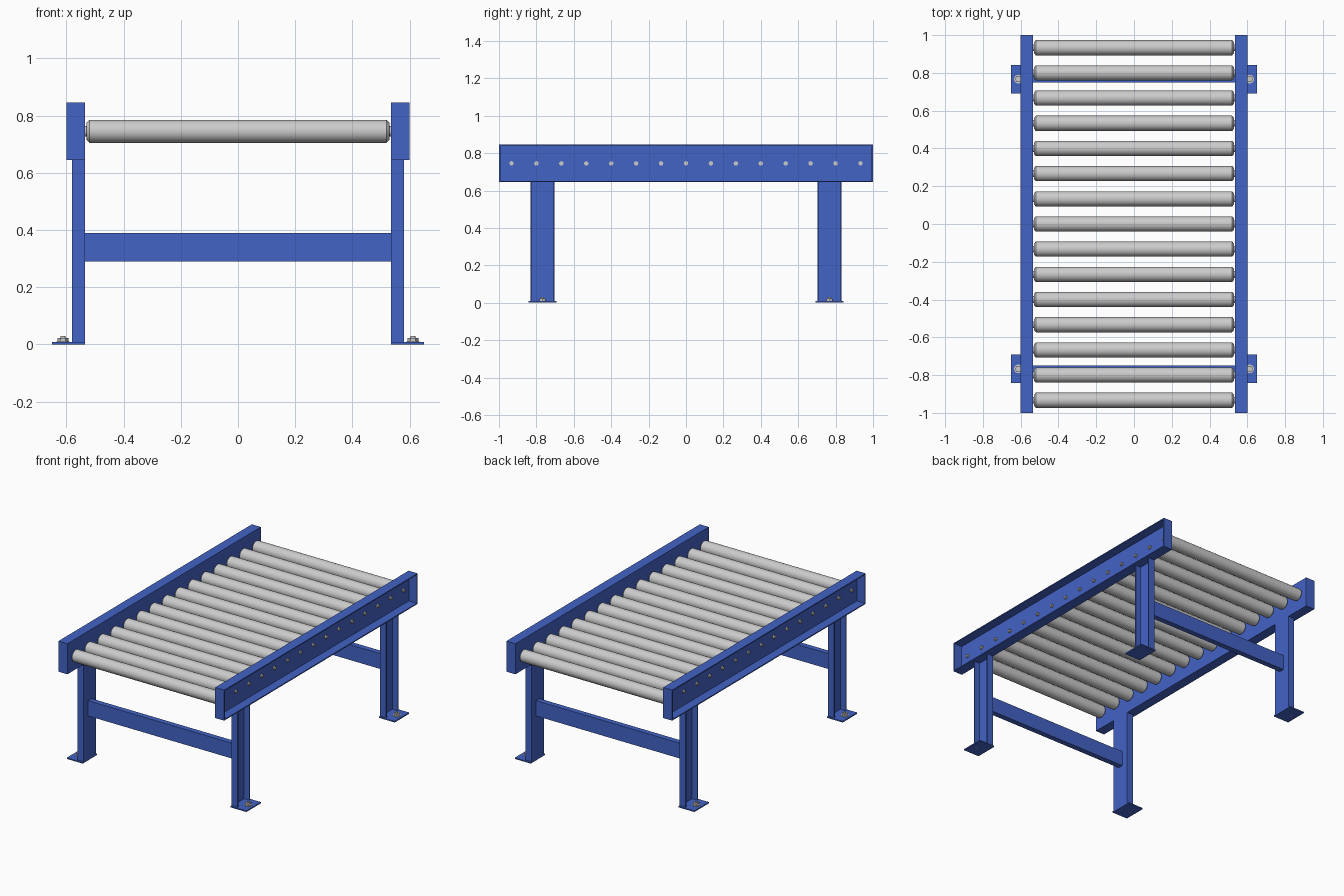
import bpy, bmesh, math
from mathutils import Matrix, Vector

if "Cube" in bpy.data.objects:
    bpy.data.objects.remove(bpy.data.objects["Cube"])

blue = bpy.data.materials.new("blue_paint")
blue.diffuse_color = (0.055, 0.125, 0.56, 1)
blue.use_nodes = True
blue.node_tree.nodes["Principled BSDF"].inputs["Base Color"].default_value = blue.diffuse_color

T = 0.007          # sheet thickness
WEB = 0.535        # inner face of rails and legs
RAIL_Z = (0.645, 0.845)
AXLE_Z = 0.745
LEG_Y = 0.767


def finish(name, bm, mat=None, smooth=False):
    bmesh.ops.recalc_face_normals(bm, faces=bm.faces[:])
    mesh = bpy.data.meshes.new(name)
    bm.to_mesh(mesh)
    bm.free()
    ob = bpy.data.objects.new(name, mesh)
    bpy.context.collection.objects.link(ob)
    if mat:
        mesh.materials.append(mat)
    if smooth:
        bpy.ops.object.select_all(action='DESELECT')
        bpy.context.view_layer.objects.active = ob
        ob.select_set(True)
        bpy.ops.object.shade_smooth_by_angle(angle=math.radians(30))
    return ob


def add_box(bm, x, y, z):
    c = [(a[0] + a[1]) / 2 for a in (x, y, z)]
    d = [abs(a[1] - a[0]) for a in (x, y, z)]
    m = Matrix.Translation(c) @ Matrix.Diagonal((*d, 1))
    bmesh.ops.create_cube(bm, size=1, matrix=m)


def add_prism(bm, profile, direction, length):
    """Extrude a closed profile of 3D points."""
    f = bm.faces.new([bm.verts.new(p) for p in profile])
    r = bmesh.ops.extrude_face_region(bm, geom=[f], use_keep_orig=True)
    verts = [v for v in r["geom"] if isinstance(v, bmesh.types.BMVert)]
    bmesh.ops.translate(bm, verts=verts, vec=Vector(direction) * length)


def channel(w, d):
    """C section, web at depth 0, open towards +depth."""
    return [(0, -w), (d, -w), (d, -w + T), (T, -w + T),
            (T, w - T), (d, w - T), (d, w), (0, w)]


def add_lathe(bm, profile, origin, axis, seg):
    """Closed turned part: profile of (distance along axis, radius)."""
    axis = Vector(axis)
    u = Vector((0, 0, 1)) if abs(axis.z) < 0.5 else Vector((1, 0, 0))
    v = axis.cross(u)
    rings = []
    for t, r in profile:
        rings.append([bm.verts.new(Vector(origin) + axis * t + (u * math.cos(a) + v * math.sin(a)) * r)
                      for a in (2 * math.pi * i / seg for i in range(seg))])
    for a, b in zip(rings, rings[1:]):
        for i in range(seg):
            j = (i + 1) % seg
            bm.faces.new((a[i], a[j], b[j], b[i]))
    bm.faces.new(rings[0])
    bm.faces.new(rings[-1])


sides = (("left", -1), ("right", 1))
ends = (("front", -1), ("back", 1))
roller_y = [-0.933 + 1.866 * i / 14 for i in range(15)]

# side rails: outward-facing channels with closed ends
for side, s in sides:
    bm = bmesh.new()
    zc = sum(RAIL_Z) / 2
    prof = [(s * (WEB + d), -1, zc + w) for d, w in channel(0.1, 0.065)]
    add_prism(bm, prof, (0, 1, 0), 2)
    for e in (-1, 1):
        add_box(bm, (s * (WEB + T), s * 0.6), (e, e * (1 - T)),
                (RAIL_Z[0] + T, RAIL_Z[1] - T))
    finish(side + "_rail", bm, blue)

# rollers with chamfered ends and short axles
half = [(-0.536, 0.018), (-0.529, 0.018), (-0.529, 0.03), (-0.52, 0.04)]
roller_profile = half + [(-t, r) for t, r in reversed(half)]
for i, y in enumerate(roller_y):
    bm = bmesh.new()
    add_lathe(bm, roller_profile, (0, y, AXLE_Z), (1, 0, 0), 32)
    finish(f"roller_{i + 1}", bm, smooth=True)

# axle bolts on the outside of each rail
for side, s in sides:
    bm = bmesh.new()
    for y in roller_y:
        add_lathe(bm, [(0, 0.012), (0.008, 0.012), (0.008, 0.007), (0.014, 0.007)],
                  (s * (WEB + T), y, AXLE_Z), (s, 0, 0), 12)
    finish(side + "_axle_bolts", bm, smooth=True)

for end, e in ends:
    yc = e * LEG_Y
    for side, s in sides:
        # leg channel
        bm = bmesh.new()
        prof = [(s * (WEB + d), yc + w, 0.008) for d, w in channel(0.064, 0.045)]
        add_prism(bm, prof, (0, 0, 1), RAIL_Z[0] - 0.008)
        finish(f"{end}_{side}_leg", bm, blue)
        # foot plate
        bm = bmesh.new()
        add_box(bm, (s * WEB, s * 0.65), (yc - 0.075, yc + 0.075), (0, 0.008))
        finish(f"{end}_{side}_foot_plate", bm, blue)
        # anchor bolt: washer, hex nut and stud
        bm = bmesh.new()
        o = (s * 0.612, yc, 0)
        add_lathe(bm, [(0.008, 0.023), (0.011, 0.023)], o, (0, 0, 1), 24)
        add_lathe(bm, [(0.011, 0.019), (0.023, 0.019)], o, (0, 0, 1), 6)
        add_lathe(bm, [(0, 0.009), (0.03, 0.009)], o, (0, 0, 1), 16)
        finish(f"{end}_{side}_anchor_bolt", bm, smooth=True)
    # cross brace between the legs
    bm = bmesh.new()
    add_box(bm, (-WEB, WEB), (yc - 0.018, yc + 0.018), (0.29, 0.39))
    finish(end + "_cross_brace", bm, blue)
